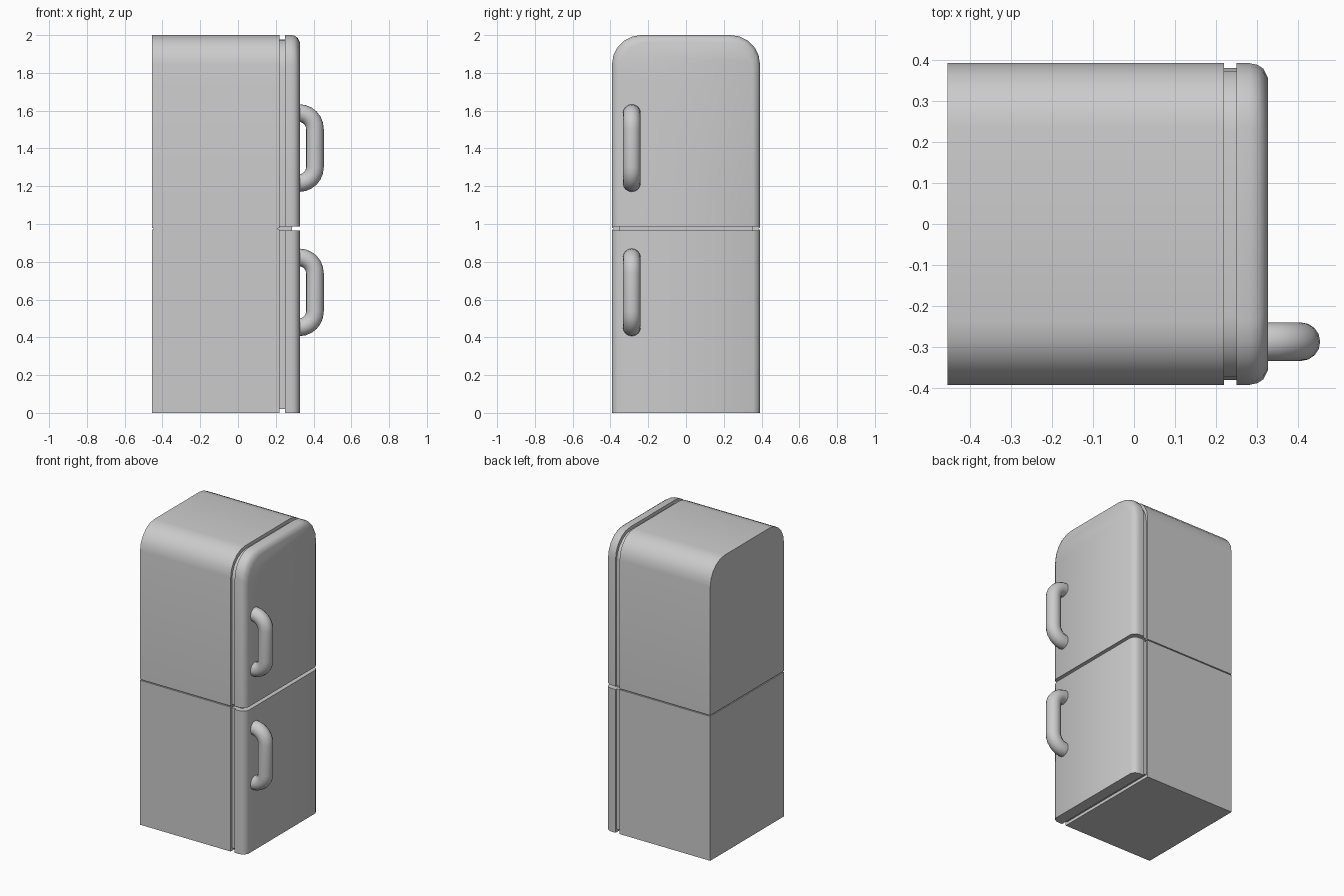
import bpy, bmesh
from math import sin, cos, pi
from mathutils import Vector

if "Cube" in bpy.data.objects:
    bpy.data.objects.remove(bpy.data.objects["Cube"])

HALF_W, TOP, RADIUS = 0.392, 2.0, 0.155


def outline(z0, z1, half, radius):
    """Closed y-z outline: square bottom, top corners rounded by radius."""
    pts = [(-half, z0), (half, z0)]
    if radius == 0:
        return pts + [(half, z1), (-half, z1)]
    arc = [(half - radius + radius * cos(a), z1 - radius + radius * sin(a))
           for a in [i * pi / 10 for i in range(6)]]
    return pts + arc + [(-y, z) for y, z in reversed(arc)]


def slab(name, z0, z1, stations, rounded=False, angle=35):
    """Loft outlines along x; stations are (x, inset)."""
    bm = bmesh.new()
    rings = []
    for x, inset in stations:
        top = z1 - inset if rounded else z1
        pts = outline(z0, top, HALF_W - inset, RADIUS if rounded else 0)
        rings.append([bm.verts.new((x, y, z)) for y, z in pts])
    n = len(rings[0])
    for a, b in zip(rings, rings[1:]):
        for i in range(n):
            j = (i + 1) % n
            bm.faces.new((a[i], a[j], b[j], b[i]))
    bm.faces.new(rings[0])
    bm.faces.new(rings[-1])
    bmesh.ops.recalc_face_normals(bm, faces=bm.faces)
    finish(name, bm, angle)


def finish(name, bm, angle):
    mesh = bpy.data.meshes.new(name)
    bm.to_mesh(mesh)
    bm.free()
    ob = bpy.data.objects.new(name, mesh)
    bpy.context.collection.objects.link(ob)
    bpy.ops.object.select_all(action='DESELECT')
    ob.select_set(True)
    bpy.context.view_layer.objects.active = ob
    bpy.ops.object.shade_smooth_by_angle(angle=angle * pi / 180)


def handle(name, zc, y=-0.287, x0=0.30, x1=0.407, r=0.047, bend=0.083, half=0.185):
    """Round tube swept along a D-shaped path in the x-z plane."""
    path = [(x0, half, Vector((0, 0, 1)))]
    for i in range(7):
        a = pi / 2 * (1 - i / 6)
        path.append((x1 - bend + bend * cos(a), half - bend + bend * sin(a),
                     Vector((cos(a), 0, sin(a)))))
    path += [(x, -z, Vector((d.x, 0, -d.z))) for x, z, d in reversed(path)]
    bm = bmesh.new()
    n, rings = 16, []
    for x, z, out in path:
        c = Vector((x, y, zc + z))
        rings.append([bm.verts.new(c + r * (out * cos(t) + Vector((0, 1, 0)) * sin(t)))
                      for t in [2 * pi * k / n for k in range(n)]])
    for a, b in zip(rings, rings[1:]):
        for k in range(n):
            m = (k + 1) % n
            bm.faces.new((a[k], a[m], b[m], b[k]))
    bm.faces.new(rings[0])
    bm.faces.new(rings[-1])
    bmesh.ops.recalc_face_normals(bm, faces=bm.faces)
    finish(name, bm, 40)


# Cabinet halves with a fine seam between them
cabinet = [(-0.455, 0), (0.22, 0)]
slab("lower_cabinet", 0, 0.972, cabinet)
slab("upper_cabinet", 0.979, TOP, cabinet, True)
slab("cabinet_seam", 0.95, 1.0, [(-0.448, 0.007), (0.213, 0.007)])

# Recessed door seals
seal = [(0.21, 0.012), (0.26, 0.012)]
slab("lower_seal", 0.02, 0.965, seal)
slab("upper_seal", 0.987, TOP - 0.01, seal, True)

# Doors with rounded front edges
door = [(0.25, 0), (0.282, 0), (0.301, 0.004), (0.315, 0.013), (0.327, 0.036)]
slab("lower_door", 0, 0.965, door)
slab("upper_door", 0.987, TOP, door, True)
slab("door_divider", 0.95, 1.0, [(0.21, 0.037), (0.285, 0.037)])

# Handles
handle("upper_handle", 1.402)
handle("lower_handle", 0.638)
